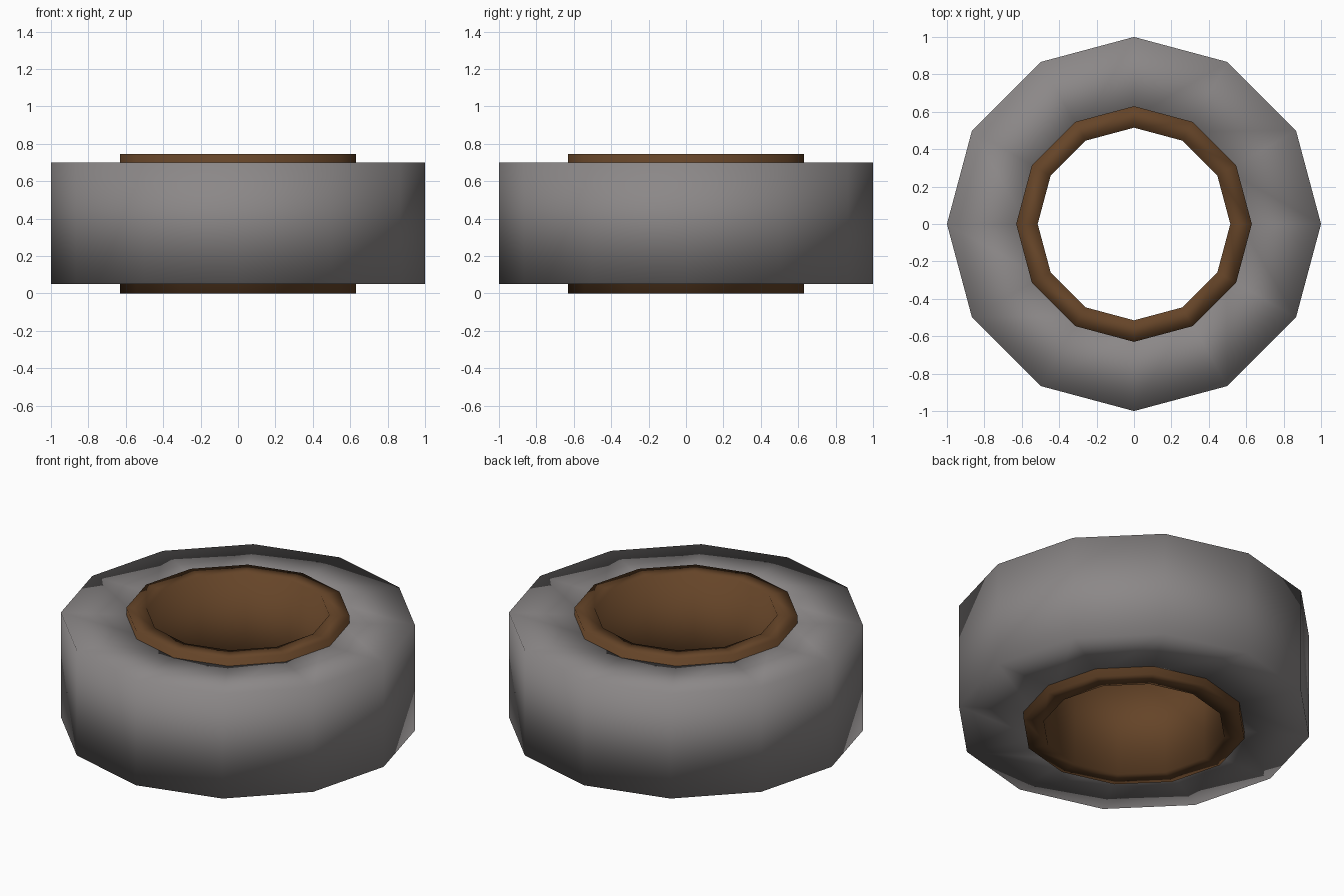
import bpy, bmesh
from math import cos, sin, tau

if "Cube" in bpy.data.objects:
    bpy.data.objects.remove(bpy.data.objects["Cube"])

SIDES = 12


def material(name, color):
    mat = bpy.data.materials.new(name)
    mat.diffuse_color = (*color, 1)
    mat.use_nodes = True
    mat.node_tree.nodes["Principled BSDF"].inputs["Base Color"].default_value = mat.diffuse_color
    return mat


def ring(name, outer, inner, z0, z1, mat):
    """Square-section ring, lathed around z with smooth normals."""
    profile = [(outer, z0), (outer, z1), (inner, z1), (inner, z0)]
    bm = bmesh.new()
    loops = [[bm.verts.new((r * cos(tau * i / SIDES), r * sin(tau * i / SIDES), z))
              for r, z in profile] for i in range(SIDES)]
    for i in range(SIDES):
        a, b = loops[i], loops[(i + 1) % SIDES]
        for j in range(4):
            k = (j + 1) % 4
            bm.faces.new((a[j], b[j], b[k], a[k])).smooth = True
    bmesh.ops.recalc_face_normals(bm, faces=bm.faces)
    mesh = bpy.data.meshes.new(name)
    bm.to_mesh(mesh)
    bm.free()
    mesh.materials.append(mat)
    obj = bpy.data.objects.new(name, mesh)
    bpy.context.collection.objects.link(obj)
    return obj


# Thick outer ring
ring("outer_ring", 1.0, 0.57, 0.05, 0.70, material("grey", (0.26, 0.245, 0.245)))
# Brown sleeve lining the hole, standing slightly proud on both faces
ring("inner_sleeve", 0.63, 0.515, 0.0, 0.745, material("brown", (0.13, 0.058, 0.021)))
